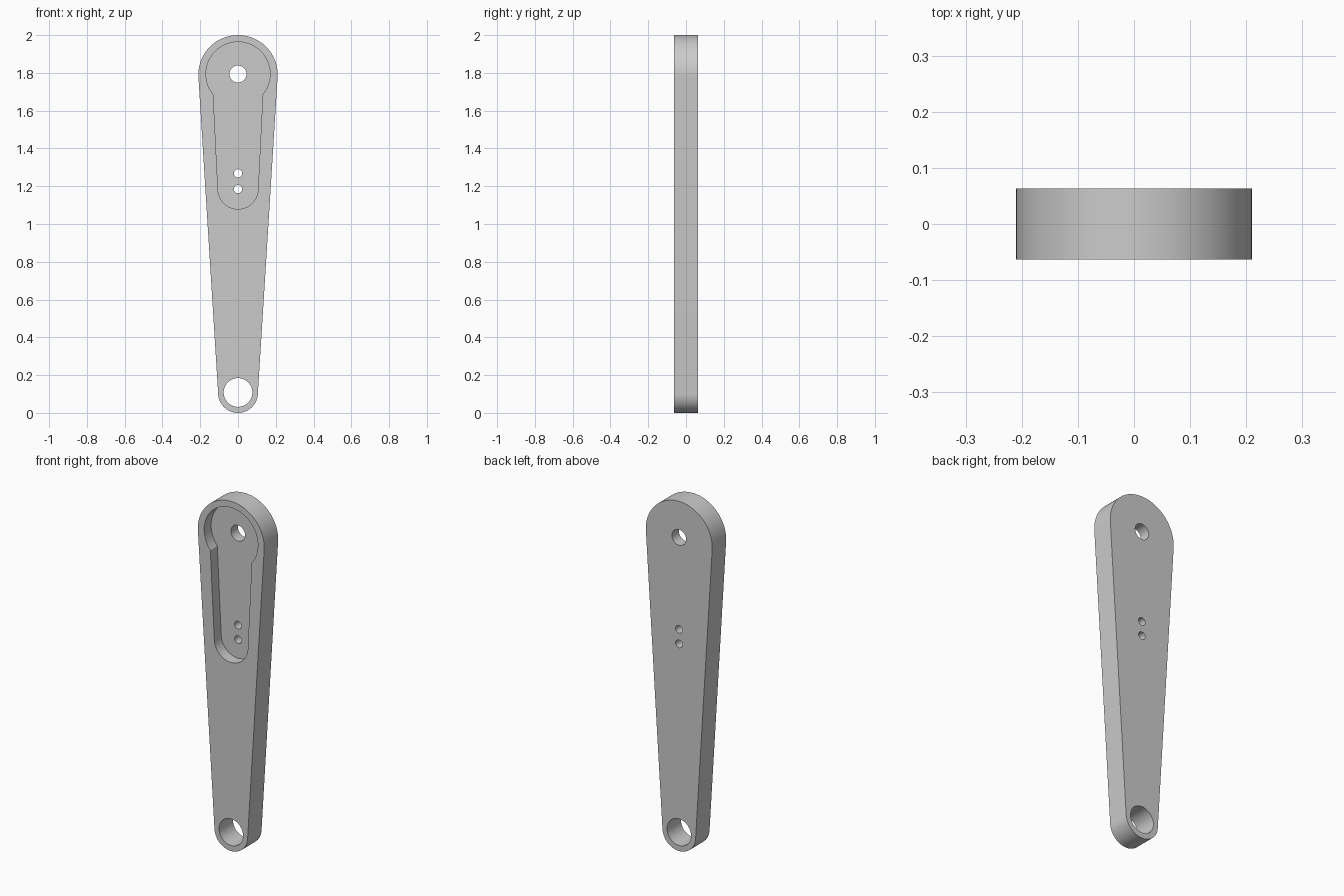
import bpy, bmesh
from math import asin, cos, sin, pi, radians

HALF = 0.063          # half thickness of the arm
TOP, BOTTOM = 1.79, 0.105

cube = bpy.data.objects.get("Cube")
if cube:
    bpy.data.objects.remove(cube, do_unlink=True)

grey = bpy.data.materials.new("plain grey")
grey.use_nodes = True
colour = (0.6, 0.6, 0.6, 1)
grey.diffuse_color = colour
grey.node_tree.nodes["Principled BSDF"].inputs["Base Color"].default_value = colour


def arc(z, r, start, end, steps):
    """Points of an arc in the xz plane."""
    angles = [start + (end - start) * i / steps for i in range(steps + 1)]
    return [(r * cos(a), z + r * sin(a)) for a in angles]


def circle(z, r, steps=48):
    return arc(z, r, 0, 2 * pi, steps)[:-1]


def tapered(z_top, r_top, z_low, r_low):
    """Two circles joined by their outer tangents."""
    a = asin((r_top - r_low) / (z_top - z_low))
    return (arc(z_top, r_top, -a, pi + a, 64)
            + arc(z_low, r_low, pi + a, 2 * pi - a, 48))


def slab(name, outline, y_front, y_back):
    """Extrude an xz outline along y."""
    bm = bmesh.new()
    face = bm.faces.new([bm.verts.new((x, y_front, z)) for x, z in outline])
    out = bmesh.ops.extrude_face_region(bm, geom=[face])
    moved = [v for v in out["geom"] if isinstance(v, bmesh.types.BMVert)]
    bmesh.ops.translate(bm, verts=moved, vec=(0, y_back - y_front, 0))
    bmesh.ops.recalc_face_normals(bm, faces=bm.faces)
    mesh = bpy.data.meshes.new(name)
    bm.to_mesh(mesh)
    bm.free()
    mesh.materials.append(grey)
    obj = bpy.data.objects.new(name, mesh)
    bpy.context.collection.objects.link(obj)
    return obj


# Tapered arm
arm = slab("lever_arm", tapered(TOP, 0.21, BOTTOM, 0.105), -HALF, HALF)

# Keyhole pocket in the front, half the thickness deep
slot_side = 0.131     # half width where the slot meets the round end
neck = asin(slot_side / 0.17)
pocket = (arc(TOP + 0.004, 0.17, neck - pi / 2, 1.5 * pi - neck, 64)
          + arc(1.185, 0.106, pi + 0.05, 2 * pi - 0.05, 40))
cutters = [slab("pocket_cutter", pocket, -2 * HALF, 0)]

# Through holes: pivot, two pins and the large lower eye
for name, z, r in (("pivot", TOP + 0.004, 0.045), ("upper_pin", 1.268, 0.022),
                   ("lower_pin", 1.185, 0.022), ("eye", BOTTOM + 0.003, 0.076)):
    cutters.append(slab(name + "_cutter", circle(z, r), -2 * HALF, 2 * HALF))

bpy.ops.object.select_all(action="DESELECT")
arm.select_set(True)
bpy.context.view_layer.objects.active = arm
for cutter in cutters:
    cutter.hide_render = True
    cut = arm.modifiers.new(cutter.name, "BOOLEAN")
    cut.operation = "DIFFERENCE"
    cut.solver = "EXACT"
    cut.object = cutter
    bpy.ops.object.modifier_apply(modifier=cut.name)
    bpy.data.objects.remove(cutter, do_unlink=True)

bpy.ops.object.shade_smooth_by_angle(angle=radians(30))
